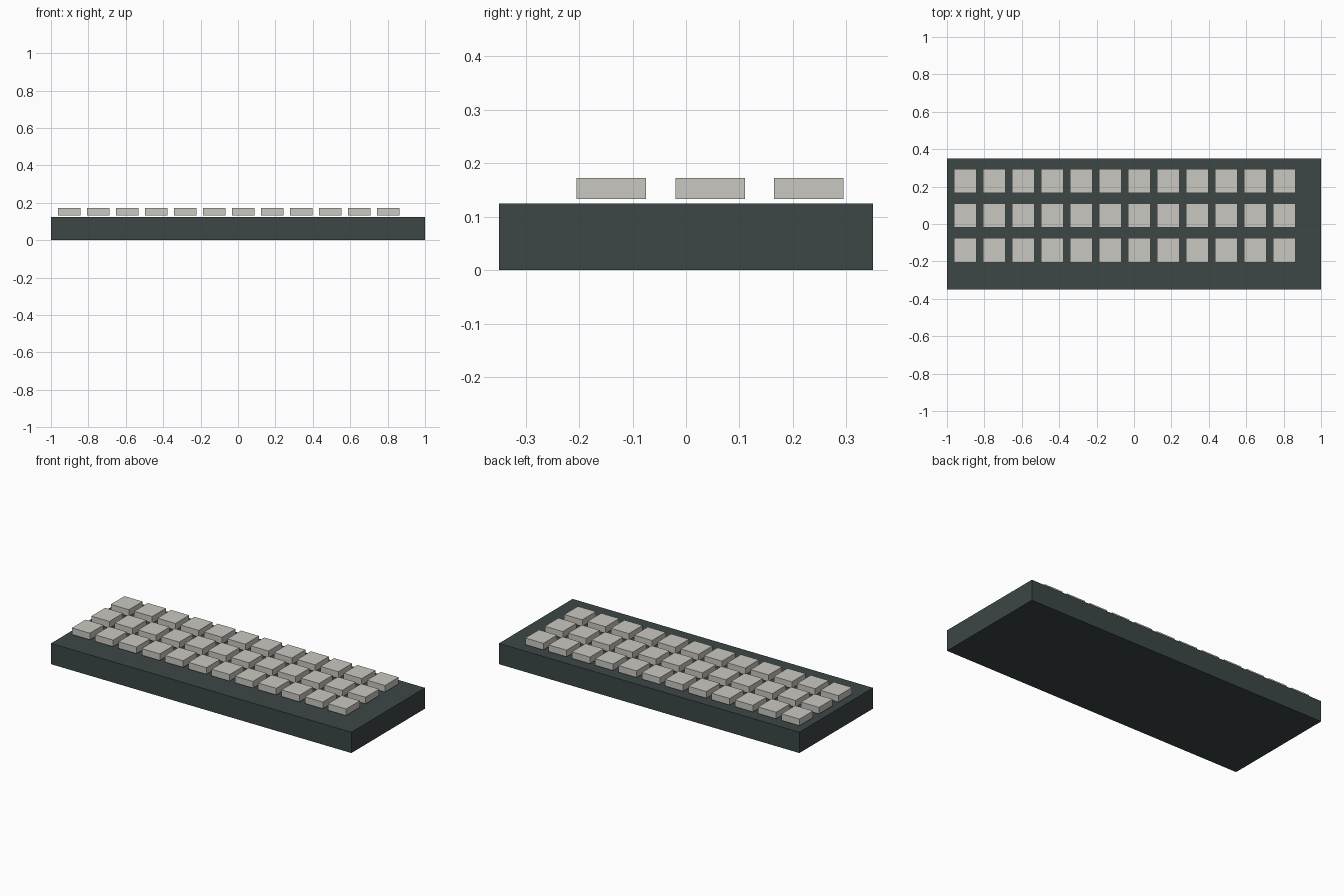
import bpy

if "Cube" in bpy.data.objects:
    bpy.data.objects.remove(bpy.data.objects["Cube"])


def material(name, rgb):
    m = bpy.data.materials.new(name)
    m.diffuse_color = (*rgb, 1)
    m.use_nodes = True
    m.node_tree.nodes["Principled BSDF"].inputs["Base Color"].default_value = m.diffuse_color
    return m


def box(name, center, size, mat):
    bpy.ops.mesh.primitive_cube_add(size=1, location=center)
    ob = bpy.context.object
    ob.name = name
    ob.scale = size
    bpy.ops.object.transform_apply(location=False, rotation=False, scale=True)
    ob.data.materials.append(mat)
    return ob


charcoal = material("charcoal", (0.045, 0.061, 0.061))
light_grey = material("light_grey", (0.59, 0.575, 0.535))

# Keyboard body
box("body", (0, 0, 0.0625), (2, 0.7, 0.125), charcoal)

# Three rows of twelve keycaps, hovering just above the body
KEY_SIZE = (0.12, 0.13, 0.04)
for row in range(3):
    for col in range(12):
        center = (-0.902 + col * 0.155, -0.14 + row * 0.185, 0.153)
        box(f"key_{row + 1}_{col + 1}", center, KEY_SIZE, light_grey)
